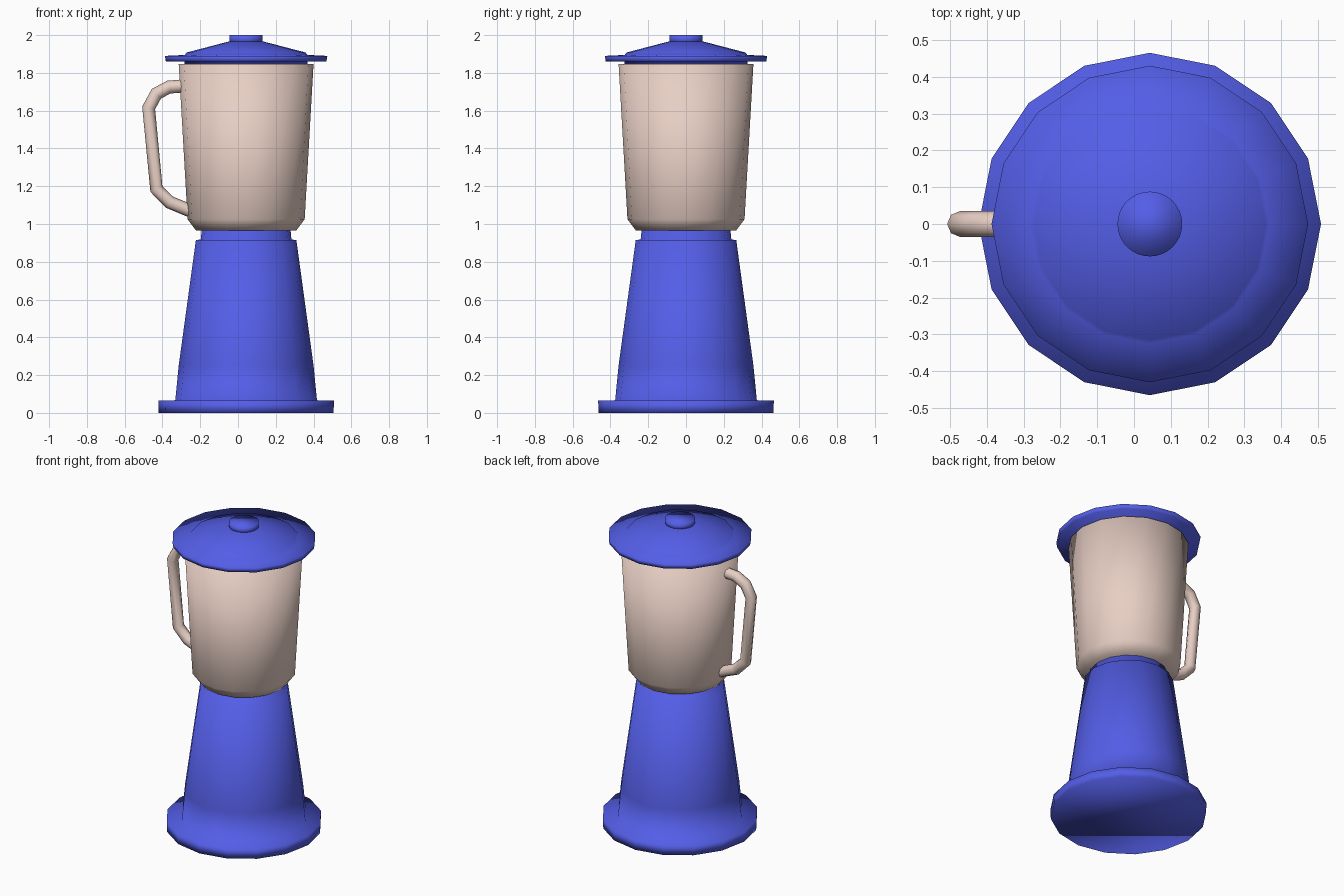
import bpy
import bmesh
from math import cos, sin, tau

cube = bpy.data.objects.get("Cube")
if cube:
    bpy.data.objects.remove(cube, do_unlink=True)

AXIS_X = 0.043  # the round parts sit off centre to leave room for the handle


def make_material(name, rgb):
    mat = bpy.data.materials.new(name)
    mat.use_nodes = True
    mat.diffuse_color = (*rgb, 1)
    mat.node_tree.nodes["Principled BSDF"].inputs["Base Color"].default_value = (*rgb, 1)
    return mat


def lathe(name, profile, mat, sides=16):
    """Turn a (radius, height) profile about the axis and close both ends."""
    bm = bmesh.new()
    rings = [[bm.verts.new((r * cos(tau * i / sides), r * sin(tau * i / sides), z))
              for i in range(sides)] for r, z in profile]
    for low, high in zip(rings, rings[1:]):
        for i in range(sides):
            j = (i + 1) % sides
            bm.faces.new((low[i], low[j], high[j], high[i]))
    bm.faces.new(rings[0][::-1])
    bm.faces.new(rings[-1])
    for face in bm.faces:
        face.smooth = True
    mesh = bpy.data.meshes.new(name)
    bm.to_mesh(mesh)
    bm.free()
    mesh.materials.append(mat)
    obj = bpy.data.objects.new(name, mesh)
    obj.location.x = AXIS_X
    bpy.context.collection.objects.link(obj)
    return obj


blue = make_material("blue plastic", (0.088, 0.112, 0.8))
beige = make_material("pale beige", (0.8, 0.62, 0.55))

# Motor base: foot flange, tapering body and neck
lathe("motor_base", [(0.463, 0), (0.465, 0.065), (0.375, 0.067), (0.357, 0.25),
                     (0.266, 0.915), (0.24, 0.918), (0.235, 0.97)], blue)

# Jar with a bevelled bottom
lathe("jar", [(0.265, 0.965), (0.31, 1.025), (0.357, 1.848)], beige)

# Lid: plug, rim and shallow cone, with a round knob
lathe("lid", [(0.325, 1.845), (0.325, 1.86), (0.425, 1.86), (0.43, 1.89),
              (0.325, 1.895), (0.315, 1.908), (0.088, 1.967)], blue)
lathe("lid_knob", [(0.088, 1.955), (0.088, 2.0)], blue, sides=32)

# Handle: a bent tube
path = [(-0.27, 1.732), (-0.365, 1.725), (-0.432, 1.69), (-0.473, 1.615),
        (-0.432, 1.185), (-0.362, 1.115), (-0.24, 1.065)]
curve = bpy.data.curves.new("handle", "CURVE")
curve.dimensions = "3D"
curve.bevel_depth = 0.035
curve.bevel_resolution = 2
curve.use_fill_caps = True
spline = curve.splines.new("POLY")
spline.points.add(len(path) - 1)
for point, (x, z) in zip(spline.points, path):
    point.co = (x, 0, z, 1)
spline.use_smooth = True
curve.materials.append(beige)
handle = bpy.data.objects.new("handle", curve)
bpy.context.collection.objects.link(handle)
